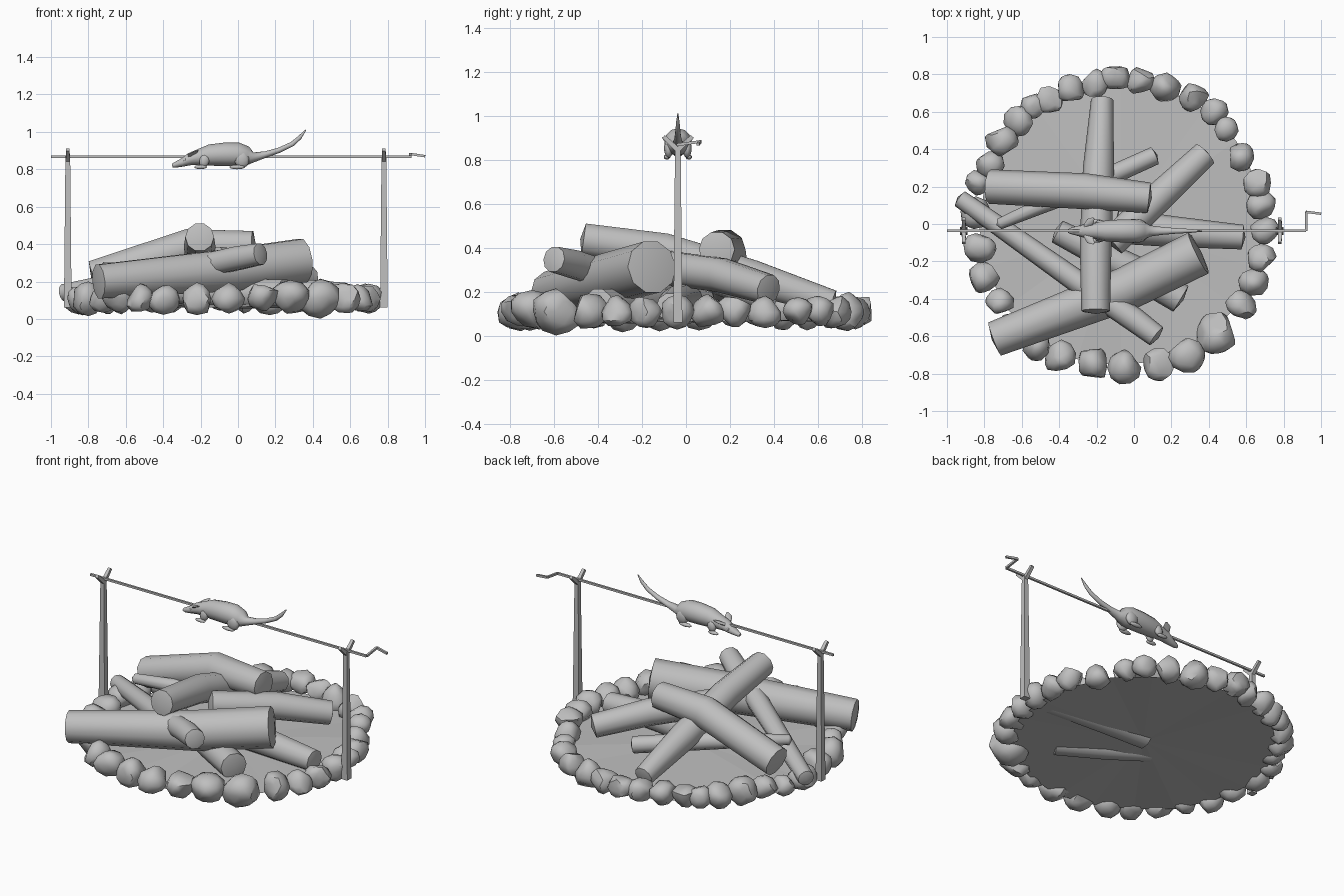
import bpy, bmesh, math, random
from mathutils import Vector

if "Cube" in bpy.data.objects:
    bpy.data.objects.remove(bpy.data.objects["Cube"])

random.seed(11)
grey = bpy.data.materials.new("plain grey")
grey.diffuse_color = (0.52, 0.52, 0.52, 1)
grey.use_nodes = True
grey.node_tree.nodes["Principled BSDF"].inputs["Base Color"].default_value = grey.diffuse_color


def finish(name, bm, angle=40, fix=True):
    """Turn a bmesh into a named object, keeping edges over the angle sharp."""
    if fix:
        bmesh.ops.recalc_face_normals(bm, faces=bm.faces)
    for f in bm.faces:
        f.smooth = angle > 0
    for e in bm.edges:
        e.smooth = e.calc_face_angle(0) < math.radians(angle)
    me = bpy.data.meshes.new(name)
    bm.to_mesh(me)
    bm.free()
    me.materials.append(grey)
    ob = bpy.data.objects.new(name, me)
    bpy.context.collection.objects.link(ob)
    return ob


def loft(bm, pts, sides=10, turn=0.0):
    """Skin rings along a path; each point is x, y, z, side radius, upright radius."""
    ps = [Vector(p[:3]) for p in pts]
    rings = []
    for i, p in enumerate(pts):
        d = (ps[min(i + 1, len(ps) - 1)] - ps[max(i - 1, 0)]).normalized()
        ref = Vector((0, 0, 1)) if abs(d.z) < 0.9 else Vector((0, 1, 0))
        s = d.cross(ref).normalized()
        u = s.cross(d)
        ring = []
        for k in range(sides):
            a = 2 * math.pi * k / sides + turn
            ring.append(bm.verts.new(ps[i] + s * math.cos(a) * p[3] + u * math.sin(a) * p[-1]))
        rings.append(ring)
    for a, b in zip(rings, rings[1:]):
        for k in range(sides):
            j = (k + 1) % sides
            bm.faces.new((a[k], a[j], b[j], b[k]))
    return [bm.faces.new(rings[0]), bm.faces.new(rings[-1])]


def blob(bm, c, r, lean=0.0):
    """Ellipsoid, leaned about the y axis."""
    vs = bmesh.ops.create_uvsphere(bm, u_segments=10, v_segments=7, radius=1)["verts"]
    for v in vs:
        x, y, z = v.co.x * r[0], v.co.y * r[1], v.co.z * r[2]
        cs, sn = math.cos(lean), math.sin(lean)
        v.co = Vector((c[0] + x * cs + z * sn, c[1] + y, c[2] - x * sn + z * cs))


# ash bed: shallow fan-shaped disc
bm = bmesh.new()
top = bm.verts.new((-0.07, 0, 0.08))
rim = []
for k in range(20):
    a = 2 * math.pi * k / 20
    rim.append(bm.verts.new((-0.07 + 0.76 * math.cos(a), 0.76 * math.sin(a),
                             0.065 + random.uniform(-0.008, 0.008))))
for k in range(20):
    bm.faces.new((top, rim[k], rim[(k + 1) % 20]))
finish("ash_bed", bm, 0, fix=False)

# ring of worn stones: x, y, radius
stones = [(-.10, .78, .07), (.03, .77, .068), (.17, .74, .075), (.32, .68, .07), (.43, .60, .065),
          (.49, .51, .06), (.57, .36, .068), (.66, .22, .068), (.68, .10, .07), (.70, -.04, .07),
          (.68, -.18, .07), (.64, -.31, .07), (.57, -.44, .075), (.44, -.59, .105), (.28, -.70, .085),
          (.13, -.75, .075), (-.05, -.765, .08), (-.22, -.75, .08), (-.40, -.71, .078),
          (-.52, -.65, .07), (-.64, -.55, .075), (-.72, -.42, .068), (-.80, -.29, .078),
          (-.83, -.12, .08), (-.85, .06, .075), (-.83, .22, .062), (-.77, .32, .066),
          (-.71, .44, .078), (-.62, .55, .07), (-.54, .63, .06), (-.46, .66, .068),
          (-.34, .72, .068), (-.21, .75, .068)]
for i, (x, y, r) in enumerate(stones):
    bm = bmesh.new()
    bmesh.ops.create_icosphere(bm, subdivisions=2, radius=1)
    # knock flats off the ball and leave one end narrower
    for _ in range(8):
        n = Vector([random.gauss(0, 1) for _ in range(3)]).normalized()
        cut = random.uniform(0.66, 0.86)
        for v in bm.verts:
            over = v.co.dot(n) - cut
            if over > 0:
                v.co -= n * over
    turn = math.atan2(y, x + 0.07)
    taper, high = random.uniform(-.25, .3), min(r * random.uniform(1.08, 1.22), 0.107)
    for v in bm.verts:
        k = 1 + taper * v.co.z
        a, b = v.co.x * r * 1.2 * k, v.co.y * r * 1.17 * k
        v.co = Vector((x + a * math.cos(turn) - b * math.sin(turn),
                       y + a * math.sin(turn) + b * math.cos(turn), 0.108 + v.co.z * high))
    finish(f"stone_{i + 1}", bm, 45)

# stacked logs: rings of x, y, z, radius
logs = {
    "log_upper_left": [(-.77, .20, .225, .092), (-.26, .175, .39, .096), (.08, .14, .392, .082)],
    "log_crossing": [(-.17, .665, .15, .06), (-.19, .3, .265, .083), (-.205, -.1, .385, .085),
                     (-.205, -.465, .437, .077)],
    "log_big_front": [(-.745, -.615, .20, .095), (-.05, -.35, .26, .118), (.345, -.155, .312, .122)],
    "log_long_thin": [(-.93, .135, .14, .048), (-.3, -.31, .26, .062), (.0, -.51, .325, .066),
                      (.12, -.60, .347, .06)],
    "log_back_right": [(.38, .375, .21, .07), (.15, .16, .275, .08), (-.12, -.1, .31, .08)],
    "log_low_front": [(-.41, -.04, .15, .065), (0, -.25, .135, .083), (.25, -.40, .135, .08)],
    "log_low_right": [(.58, -.07, .13, .066), (.2, -.04, .145, .083), (-.09, -.01, .145, .095)],
    "log_back_thin": [(.11, .365, .16, .05), (-.3, .18, .225, .052), (-.72, .0, .275, .03)],
}
for name, pts in logs.items():
    bm = bmesh.new()
    caps = loft(bm, pts, 10)
    bmesh.ops.recalc_face_normals(bm, faces=bm.faces)
    bmesh.ops.poke(bm, faces=caps, offset=0.016)
    finish(name, bm, 60)

# forked posts
Y = -0.037
for name, x in (("post_left", -0.91), ("post_right", 0.78)):
    bm = bmesh.new()
    loft(bm, [(x, Y, .06, .029), (x, Y, .86, .018)], 4, math.pi / 4)
    for s in (-1, 1):
        loft(bm, [(x, Y - s * .005, .84, .017), (x, Y + s * .065, .905, .013)], 4, math.pi / 4)
    finish(name, bm, 0)

# spit rod with a crank handle
bm = bmesh.new()
crank = [(-1, Y, .868), (.92, Y, .868), (.92, .065, .882), (1, .055, .87)]
for a, b in zip(crank, crank[1:]):
    loft(bm, [a + (.009,), b + (.009,)], 4, math.pi / 4)
finish("spit_rod", bm, 30)

# roasting rodent: body and tail in one loft
bm = bmesh.new()
shape = [(-.352, .82, .010, .009), (-.34, .822, .016, .014), (-.30, .835, .027, .022),
         (-.255, .855, .040, .033), (-.21, .864, .042, .043), (-.15, .876, .056, .057),
         (-.07, .880, .061, .063), (0, .880, .062, .063), (.05, .870, .052, .052),
         (.085, .864, .030, .026), (.15, .880, .021, .017), (.22, .902, .015, .014),
         (.29, .935, .011, .013), (.33, .970, .008, .011), (.362, 1.01, .002, .003)]
loft(bm, [(x, Y, z, a, b) for x, z, a, b in shape], 12)
finish("rodent_body", bm, 60)

# legs, feet, ears and eyes on both sides
for s, side in ((-1, "near"), (1, "far")):
    bm = bmesh.new()
    blob(bm, (-.18, Y + s * .04, .845), (.028, .018, .036), .3)
    blob(bm, (-.20, Y + s * .05, .812), (.036, .013, .011))
    finish("front_leg_" + side, bm, 60)
    bm = bmesh.new()
    blob(bm, (.02, Y + s * .042, .852), (.042, .021, .045), -.3)
    blob(bm, (-.005, Y + s * .05, .812), (.044, .014, .012))
    finish("hind_leg_" + side, bm, 60)
    bm = bmesh.new()
    loft(bm, [(-.262, Y + s * .025, .872, .010, .010), (-.235, Y + s * .048, .888, .022, .005),
              (-.215, Y + s * .068, .900, .006, .003)], 8)
    finish("ear_" + side, bm, 60)
    bm = bmesh.new()
    blob(bm, (-.285, Y + s * .027, .850), (.008, .006, .008))
    finish("eye_" + side, bm, 60)
